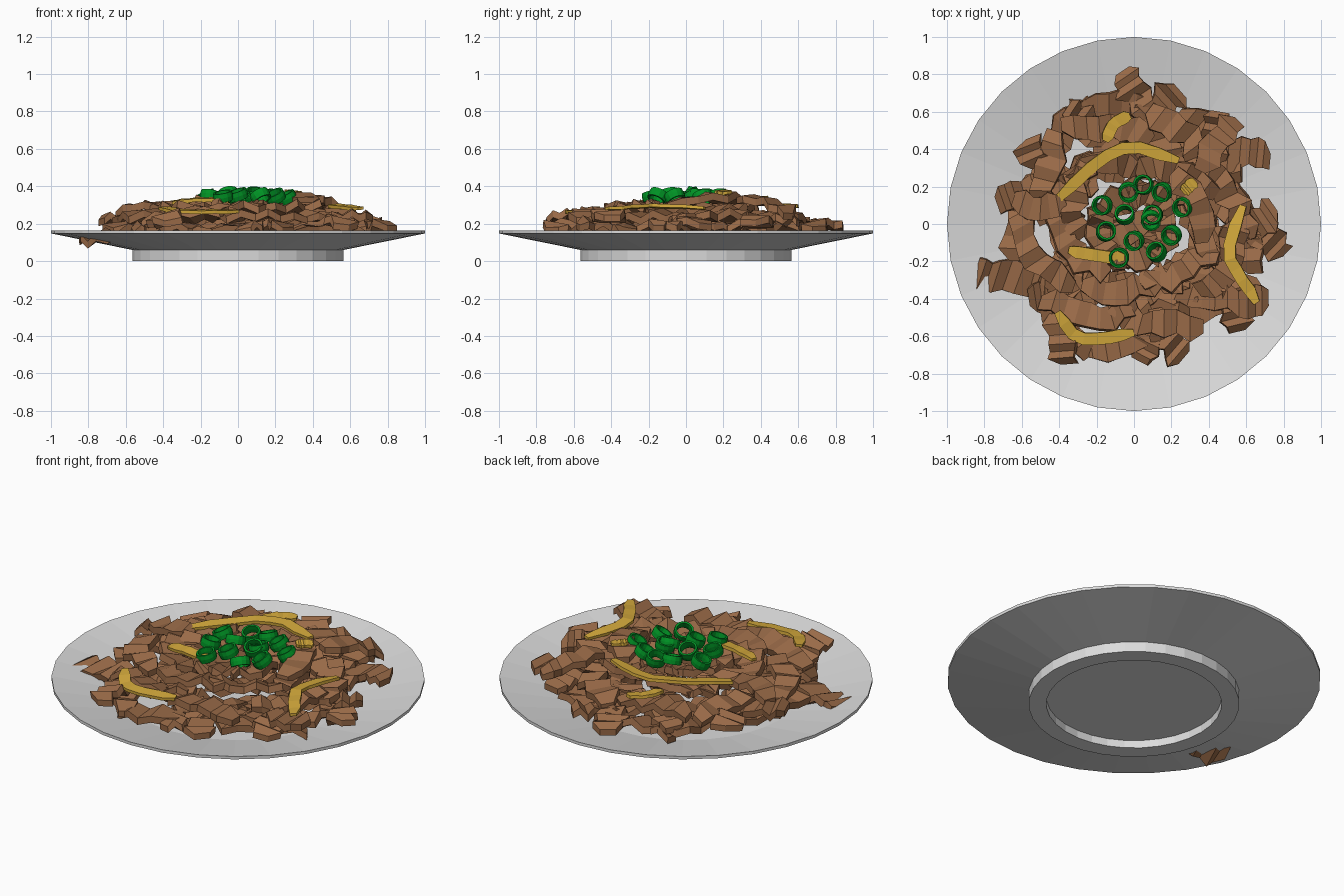
import bpy, bmesh, math, random
from mathutils import Vector, Euler

if "Cube" in bpy.data.objects:
    bpy.data.objects.remove(bpy.data.objects["Cube"])

random.seed(11)


def material(name, rgb):
    m = bpy.data.materials.new(name)
    m.diffuse_color = (*rgb, 1)
    m.use_nodes = True
    m.node_tree.nodes["Principled BSDF"].inputs["Base Color"].default_value = m.diffuse_color
    return m


WHITE = material("plate_grey_white", (0.72, 0.72, 0.72))
BROWN = material("cooked_brown", (0.32, 0.145, 0.064))
YELLOW = material("onion_yellow", (0.66, 0.40, 0.045))
GREEN = material("spring_onion_green", (0.0, 0.29, 0.018))


def finish(name, bm, mat):
    bmesh.ops.recalc_face_normals(bm, faces=bm.faces)
    me = bpy.data.meshes.new(name)
    bm.to_mesh(me)
    bm.free()
    me.materials.append(mat)
    ob = bpy.data.objects.new(name, me)
    bpy.context.collection.objects.link(ob)
    return ob


def lathe(name, profile, sides, mat):
    """Revolve (radius, z) points; a zero radius closes to a pole."""
    bm = bmesh.new()
    rings = []
    for r, z in profile:
        n = sides if r else 1
        rings.append([bm.verts.new((r * math.sin(2 * math.pi * i / sides),
                                    r * math.cos(2 * math.pi * i / sides), z)) for i in range(n)])
    for a, b in zip(rings, rings[1:]):
        for i in range(sides):
            j = (i + 1) % sides
            quad = [a[i % len(a)], a[j % len(a)], b[j % len(b)], b[i % len(b)]]
            bm.faces.new(list(dict.fromkeys(quad)))
    return finish(name, bm, mat)


def smooth_path(pts, n):
    """Catmull-Rom resampling of a short list of control points."""
    p = [pts[0] * 2 - pts[1]] + pts + [pts[-1] * 2 - pts[-2]]
    out = []
    for k in range(n + 1):
        t = k / n * (len(pts) - 1)
        i = min(int(t), len(pts) - 2)
        t -= i
        a, b, c, d = p[i:i + 4]
        out.append(0.5 * (2 * b + (c - a) * t + (2 * a - 5 * b + 4 * c - d) * t * t
                          + (3 * b - a - 3 * c + d) * t ** 3))
    return out


def strip(name, pts, width, thick, mat, steps, crinkle=0.0, tilt=0.0):
    """Box-section ribbon along a path, zigzagging when crinkled."""
    path = smooth_path([Vector(p) for p in pts], steps)
    bm = bmesh.new()
    prev = None
    for k, c in enumerate(path):
        d = path[min(k + 1, steps)] - path[max(k - 1, 0)]
        side = Vector((-d.y, d.x, 0)).normalized()
        up = Vector((0, 0, 1))
        lean = tilt + random.uniform(-6, 6) * crinkle
        across = side * math.cos(lean) + up * math.sin(lean)
        out = up * math.cos(lean) - side * math.sin(lean)
        zig = crinkle * (1 if k % 2 else -1)
        c = c + up * zig * random.uniform(0.2, 0.9) + side * random.uniform(-1.4, 1.4) * crinkle
        taper = 0.55 if k in (0, steps) else 1.0
        w = width / 2 * taper * (1 + random.uniform(-7, 7) * crinkle)
        h = thick / 2 * (0.7 + 0.3 * taper)
        ring = [bm.verts.new(c + across * w * sx + out * h * sz)
                for sx, sz in ((-1, -1), (1, -1), (1, 1), (-1, 1))]
        if prev:
            for i in range(4):
                j = (i + 1) % 4
                bm.faces.new((prev[i], prev[j], ring[j], ring[i]))
        else:
            bm.faces.new(ring)
        prev = ring
    bm.faces.new(prev)
    return finish(name, bm, mat)


def polar(r, a, z):
    return (r * math.cos(a), r * math.sin(a), z)


# Plate with foot ring and sloping rim
lathe("plate", [(0, 0.045), (0.47, 0.045), (0.47, 0), (0.565, 0), (0.565, 0.06), (1, 0.148),
                (1, 0.165), (0.62, 0.085), (0, 0.08)], 32, WHITE)

# Outer meat strips: ragged tips curling along the edge, then toward the middle
tips = [(-0.06, 0.82, 0.19), (-0.56, 0.46, 0.20), (-0.73, 0.10, 0.22), (-0.84, -0.23, 0.13),
        (-0.36, -0.75, 0.22), (0.02, -0.73, 0.17), (0.28, -0.70, 0.18), (0.58, -0.57, 0.20),
        (0.72, -0.40, 0.24), (0.81, -0.16, 0.18), (0.76, 0.08, 0.20), (0.73, 0.36, 0.21),
        (0.46, 0.60, 0.22), (0.24, 0.72, 0.18), (-0.36, 0.62, 0.20), (-0.56, -0.42, 0.17)]
for i, (x, y, z) in enumerate(tips):
    r, a = math.hypot(x, y), math.atan2(y, x)
    s = 0.55 if i % 2 else -0.5
    strip(f"meat_outer_{i + 1}", [(x, y, z), polar(r - 0.12, a + 0.2 * s, z),
                                  polar(r - 0.30, a + 0.7 * s, 0.17), polar(0.32, a + 1.5 * s, 0.14)],
          0.155, 0.04, BROWN, 11, 0.023, random.uniform(-0.25, 0.25))

# Stacked rings of meat strips: (count, radius, height, arc length, width)
layers = [(8, 0.62, 0.165, 0.50, 0.14), (8, 0.54, 0.235, 0.46, 0.135),
          (7, 0.38, 0.16, 0.48, 0.14), (7, 0.36, 0.27, 0.44, 0.125),
          (4, 0.15, 0.18, 0.36, 0.14), (5, 0.18, 0.28, 0.32, 0.12)]
for li, (count, rad, z, length, width) in enumerate(layers):
    for i in range(count):
        a = 2 * math.pi * (i + 0.37 * li) / count + random.uniform(-0.12, 0.12)
        half = length / 2 / rad
        spread = 0.12 if rad > 0.2 else 0.04
        dr, dz = random.choice((-1, 1)) * random.uniform(0.3, 1) * spread, random.uniform(-0.025, 0.025)
        pts = [polar(rad - dr, a - half, z - dz), polar(rad - dr * 0.2, a - half * 0.35, z),
               polar(rad + dr * 0.2, a + half * 0.35, z + 0.01), polar(rad + dr, a + half, z + dz)]
        strip(f"meat_layer{li + 1}_{i + 1}", pts, width, 0.04, BROWN, 8, 0.022,
              random.uniform(-0.35, 0.2))

# Raised strips that stand out of the pile
raised = {"left": [(-0.65, 0.12, 0.26), (-0.5, 0.08, 0.30), (-0.36, 0.1, 0.29)],
          "back": [(0.55, 0.56, 0.25), (0.45, 0.45, 0.31), (0.36, 0.28, 0.33)],
          "right": [(0.2, 0.27, 0.33), (0.34, 0.12, 0.34), (0.38, -0.1, 0.3)]}
for side_name, pts in raised.items():
    strip(f"meat_raised_{side_name}", pts, 0.13, 0.04, BROWN, 6, 0.015)
strip("meat_centre", [(-0.14, -0.1, 0.26), (0.02, -0.03, 0.28), (0.16, 0.1, 0.27)],
      0.12, 0.04, BROWN, 6, 0.015)

# Onion slices
onions = [[(-0.43, 0.11, 0.30), (-0.2, 0.33, 0.325), (0, 0.41, 0.335), (0.24, 0.34, 0.335)],
          [(-0.15, 0.44, 0.30), (-0.1, 0.54, 0.295), (-0.02, 0.58, 0.29)],
          [(-0.35, -0.14, 0.315), (-0.2, -0.17, 0.33), (-0.05, -0.18, 0.32)],
          [(-0.41, -0.47, 0.285), (-0.31, -0.6, 0.265), (-0.15, -0.61, 0.265), (0, -0.58, 0.265)],
          [(0.58, 0.1, 0.285), (0.51, -0.14, 0.295), (0.57, -0.28, 0.29), (0.66, -0.42, 0.28)],
          [(0.26, 0.17, 0.37), (0.33, 0.23, 0.365)]]
for i, pts in enumerate(onions):
    strip(f"onion_slice_{i + 1}", pts, 0.065, 0.018, YELLOW, 7, 0.003, 0.1)

# Spring onion rings in the centre
ring_spots = [(0.05, 0.21), (0.15, 0.17), (0.26, 0.09), (-0.03, 0.17), (-0.17, 0.10), (-0.05, 0.05),
              (0.09, 0.02), (0.20, -0.06), (0.12, -0.15), (0.0, -0.09), (-0.15, -0.04), (-0.08, -0.18),
              (0.10, 0.05)]
section = [(0.052, -0.024), (0.055, 0), (0.052, 0.024), (0.041, 0.024), (0.039, 0), (0.041, -0.024),
           (0.052, -0.024)]
for i, (x, y) in enumerate(ring_spots):
    ob = lathe(f"spring_onion_ring_{i + 1}", section, 14, GREEN)
    ob.location = (x, y, 0.362 - 0.08 * math.hypot(x, y))
    ob.rotation_euler = Euler((random.uniform(-0.5, 0.5), random.uniform(-0.5, 0.5), 0))
